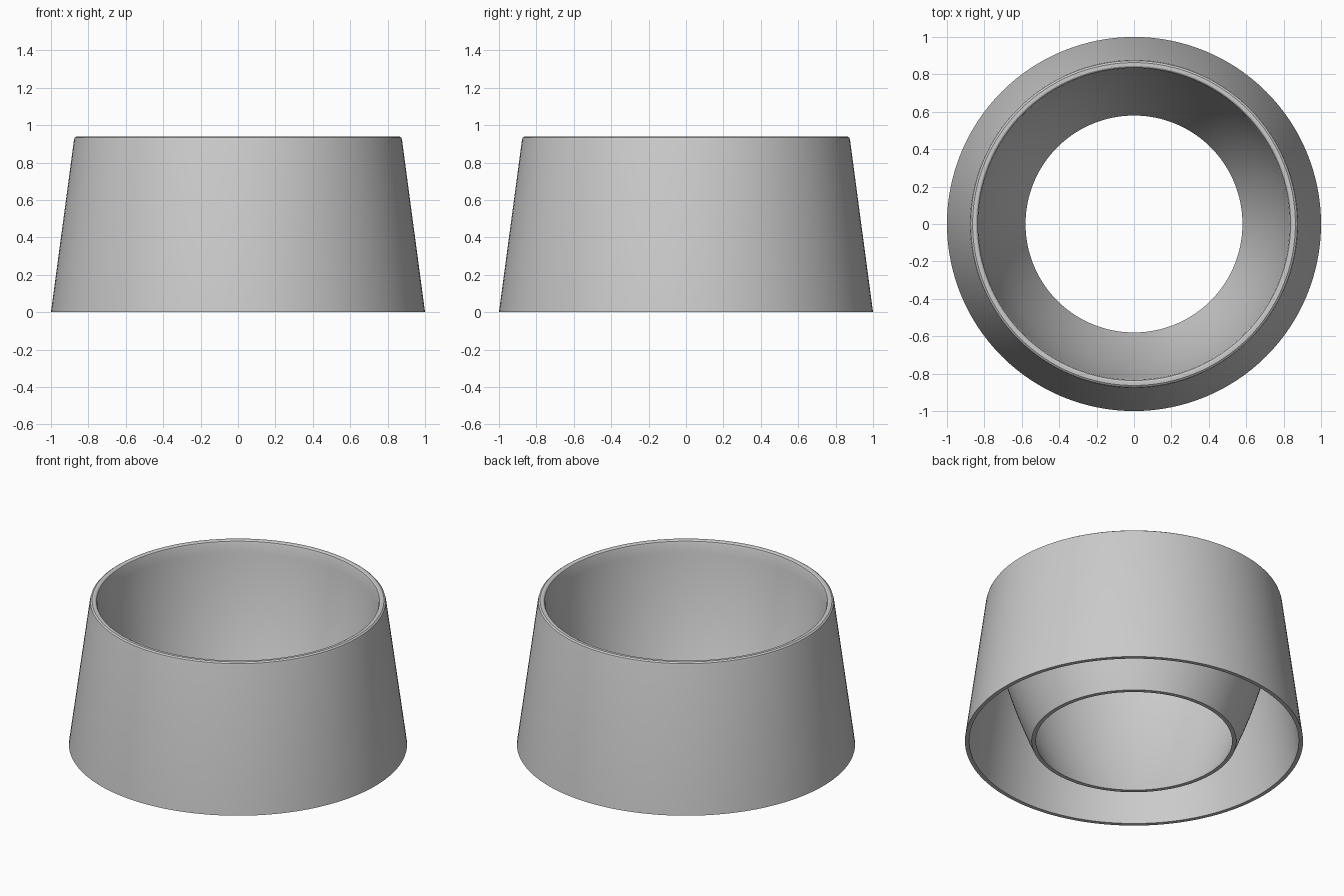
import bpy, bmesh, math

cube = bpy.data.objects.get("Cube")
if cube:
    bpy.data.objects.remove(cube)

SIDES = 128
STEPS = 16
HEIGHT = 0.94
SHOULDER = 0.92

grey = bpy.data.materials.new("plain grey")
grey.use_nodes = True
colour = (0.6, 0.6, 0.6, 1)
grey.diffuse_color = colour
grey.node_tree.nodes["Principled BSDF"].inputs["Base Color"].default_value = colour


def bowl_radius(z):
    """Inner bowl wall, gently steepening towards the rim."""
    return 0.58 + 0.43 * z - 0.17 * z * z


def lathe(name, profile):
    """Spin a closed (radius, height) profile around the z axis."""
    bm = bmesh.new()
    rings = []
    for i in range(SIDES):
        a = 2 * math.pi * i / SIDES
        rings.append([bm.verts.new((r * math.cos(a), r * math.sin(a), z)) for r, z in profile])
    n = len(profile)
    for i in range(SIDES):
        here, there = rings[i], rings[(i + 1) % SIDES]
        for j in range(n):
            k = (j + 1) % n
            bm.faces.new((here[j], there[j], there[k], here[k]))
    bmesh.ops.recalc_face_normals(bm, faces=bm.faces)
    mesh = bpy.data.meshes.new(name)
    bm.to_mesh(mesh)
    bm.free()
    mesh.materials.append(grey)
    obj = bpy.data.objects.new(name, mesh)
    bpy.context.collection.objects.link(obj)
    bpy.ops.object.select_all(action="DESELECT")
    obj.select_set(True)
    bpy.context.view_layer.objects.active = obj
    bpy.ops.object.shade_smooth_by_angle(angle=math.radians(25))
    return obj


# Tapered outer skirt, rounded rim, curved open-bottomed bowl and hollow between
outer = [(1.0, 0), (0.877, SHOULDER), (0.873, 0.933), (0.863, HEIGHT)]
rim = [(0.845, HEIGHT), (0.837, 0.935)]
levels = [SHOULDER * i / STEPS for i in range(STEPS + 1)]
bowl_inside = [(bowl_radius(z), z) for z in reversed(levels)]
bowl_outside = [(bowl_radius(z) + 0.025, z) for z in levels if z < 0.85]
hollow = [(0.858, 0.87), (0.975, 0)]
lathe("bowl_stand", outer + rim + bowl_inside + bowl_outside + hollow)
